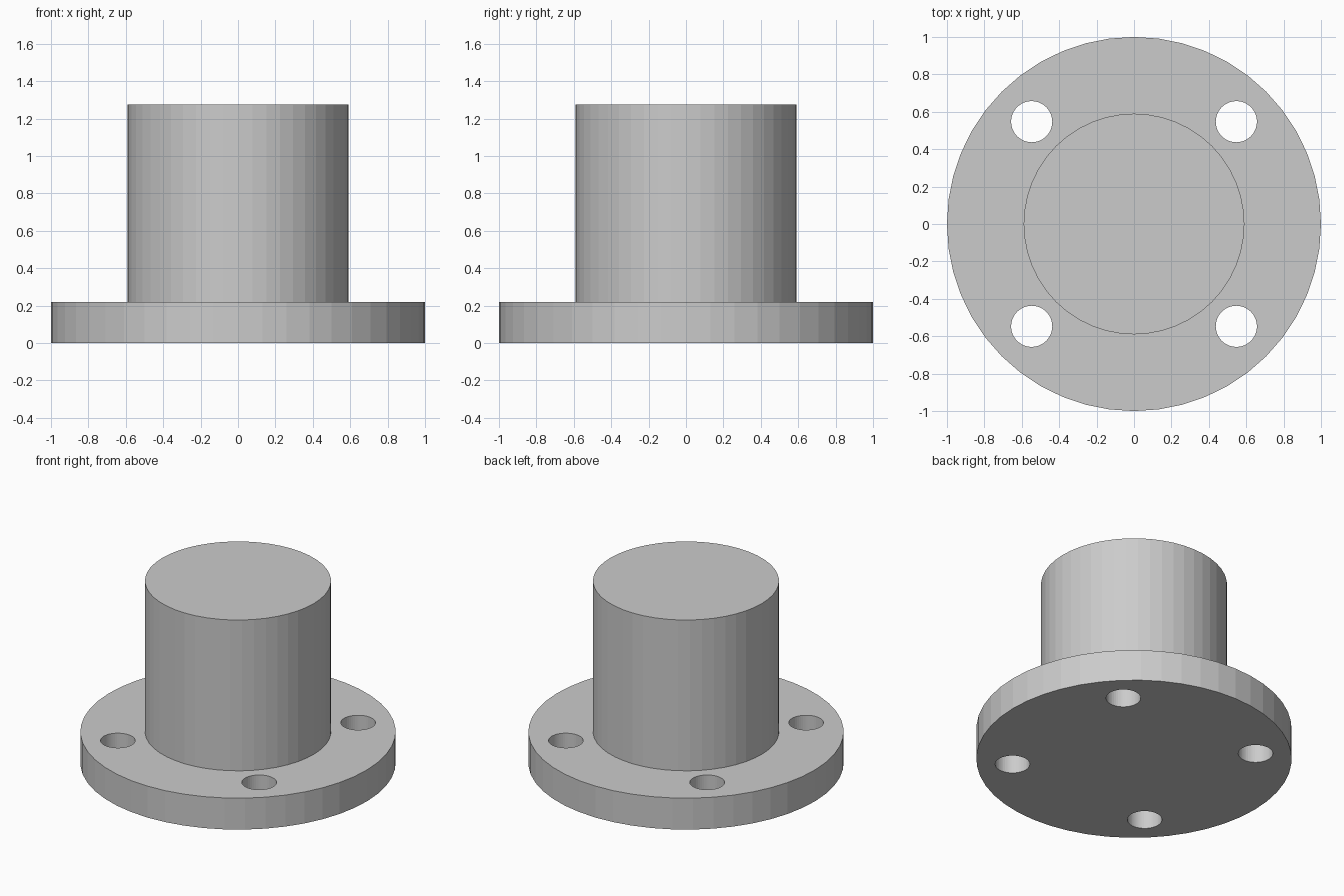
import bpy, bmesh, math

if "Cube" in bpy.data.objects:
    bpy.data.objects.remove(bpy.data.objects["Cube"])

SIDES = 48
BASE_R, BASE_H = 1.0, 0.22
BOSS_R, TOP = 0.59, 1.275
HOLE_R, HOLE_POS = 0.11, 0.547

grey = bpy.data.materials.new("plain_grey")
grey.diffuse_color = (0.6, 0.6, 0.6, 1)
grey.use_nodes = True
grey.node_tree.nodes["Principled BSDF"].inputs["Base Color"].default_value = grey.diffuse_color


def new_object(name, bm):
    bmesh.ops.recalc_face_normals(bm, faces=bm.faces)
    mesh = bpy.data.meshes.new(name)
    bm.to_mesh(mesh)
    bm.free()
    mesh.materials.append(grey)
    obj = bpy.data.objects.new(name, mesh)
    bpy.context.collection.objects.link(obj)
    return obj


# Flange with boss: stepped profile turned around z
bm = bmesh.new()
profile = [(BASE_R, 0), (BASE_R, BASE_H), (BOSS_R, BASE_H), (BOSS_R, TOP)]
rings = []
for r, z in profile:
    angles = [2 * math.pi * i / SIDES for i in range(SIDES)]
    rings.append([bm.verts.new((r * math.cos(a), r * math.sin(a), z)) for a in angles])
for low, high in zip(rings, rings[1:]):
    for i in range(SIDES):
        j = (i + 1) % SIDES
        bm.faces.new((low[i], low[j], high[j], high[i]))
bm.faces.new(rings[0])
bm.faces.new(rings[-1])
flange = new_object("flange_with_boss", bm)

# Bolt holes: four round cutters through the flange
bm = bmesh.new()
for sx in (-1, 1):
    for sy in (-1, 1):
        made = bmesh.ops.create_cone(bm, cap_ends=True, segments=SIDES,
                                     radius1=HOLE_R, radius2=HOLE_R, depth=0.6)
        bmesh.ops.translate(bm, verts=made["verts"],
                            vec=(sx * HOLE_POS, sy * HOLE_POS, BASE_H / 2))
cutter = new_object("bolt_hole_cutter", bm)
cutter.hide_render = True
cutter.hide_set(True)

cut = flange.modifiers.new("bolt_holes", 'BOOLEAN')
cut.operation = 'DIFFERENCE'
cut.solver = 'EXACT'
cut.object = cutter
